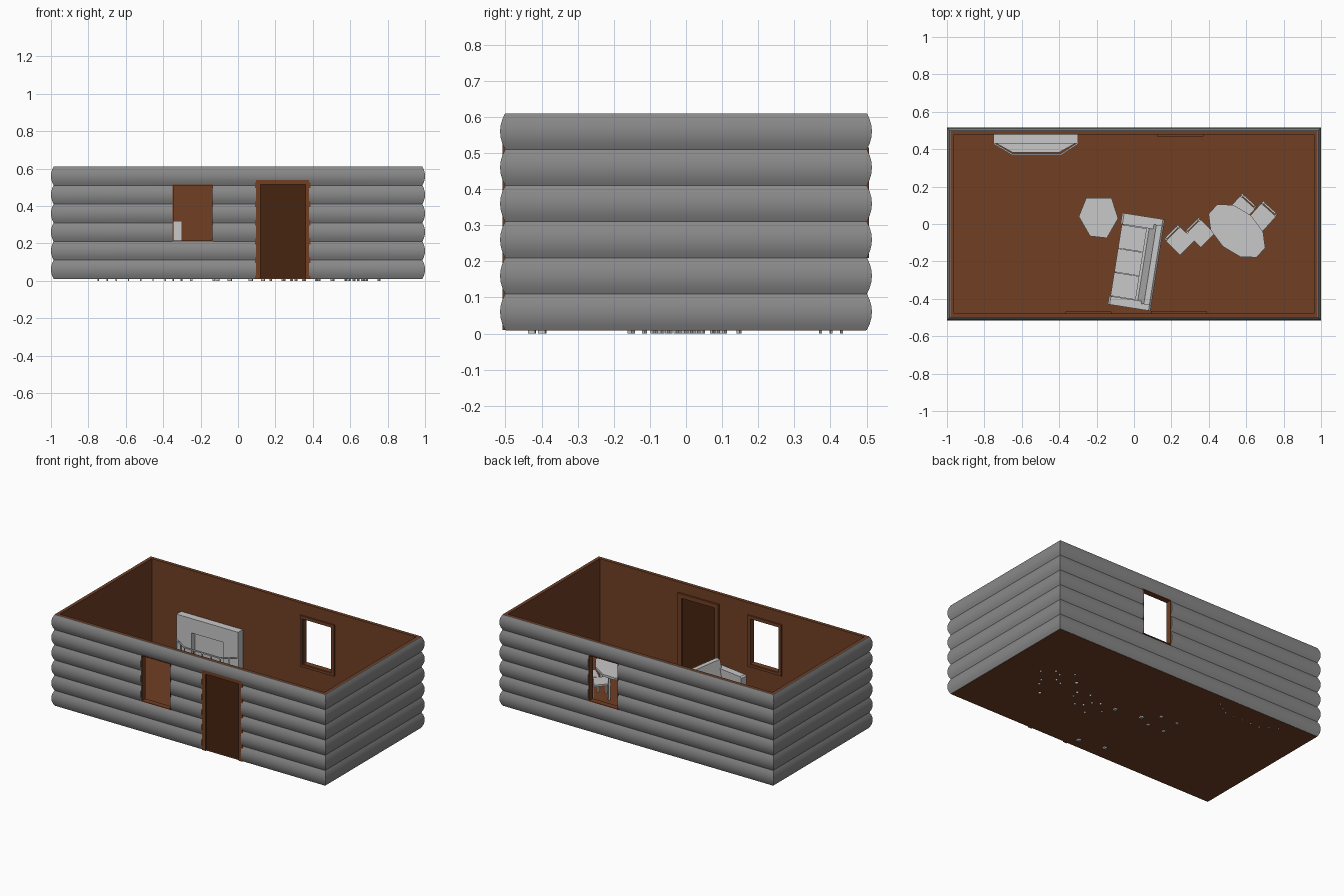
import bpy, bmesh, math
from mathutils import Matrix, Vector

if "Cube" in bpy.data.objects:
    bpy.data.objects.remove(bpy.data.objects["Cube"])


def material(name, rgb):
    m = bpy.data.materials.new(name)
    m.diffuse_color = (*rgb, 1)
    m.use_nodes = True
    m.node_tree.nodes["Principled BSDF"].inputs["Base Color"].default_value = m.diffuse_color
    return m


LOG = material("log grey", (0.25, 0.25, 0.25))
BROWN = material("wood brown", (0.165, 0.05, 0.018))
DARK = material("door dark brown", (0.062, 0.018, 0.005))
PALE = material("furniture light grey", (0.58, 0.58, 0.58))


def finish(name, bm, mat, loc=(0, 0, 0), rot=0):
    bmesh.ops.recalc_face_normals(bm, faces=bm.faces[:])
    me = bpy.data.meshes.new(name)
    bm.to_mesh(me)
    bm.free()
    ob = bpy.data.objects.new(name, me)
    ob.location = loc
    ob.rotation_euler[2] = math.radians(rot)
    bpy.context.collection.objects.link(ob)
    if mat:
        me.materials.append(mat)
    return ob


def add_box(bm, x0, x1, y0, y1, z0, z1):
    c = Matrix.Translation(((x0 + x1) / 2, (y0 + y1) / 2, (z0 + z1) / 2))
    bmesh.ops.create_cube(bm, size=1, matrix=c @ Matrix.Diagonal((x1 - x0, y1 - y0, z1 - z0, 1)))


def boxes(name, mat, items, loc=(0, 0, 0), rot=0):
    bm = bmesh.new()
    for b in items:
        add_box(bm, *b)
    return finish(name, bm, mat, loc, rot)


def prism(name, mat, pts, a, b, axis='z', loc=(0, 0, 0), rot=0):
    """Extrude a 2D outline from a to b along z (xy outline) or y (xz outline) """
    bm = bmesh.new()
    to3 = (lambda p, h: (p[0], p[1], h)) if axis == 'z' else (lambda p, h: (p[0], h, p[1]))
    lo = [bm.verts.new(to3(p, a)) for p in pts]
    hi = [bm.verts.new(to3(p, b)) for p in pts]
    bm.faces.new(lo)
    bm.faces.new(hi)
    for i in range(len(pts)):
        j = (i + 1) % len(pts)
        bm.faces.new((lo[i], lo[j], hi[j], hi[i]))
    return finish(name, bm, mat, loc, rot)


def ring_wall(name, mat, profile):
    """Closed cross-section (inset, z) swept round the rectangular plan"""
    bm = bmesh.new()
    rings = []
    for d, z in profile:
        x, y = 1 - d, 0.515 - d
        rings.append([bm.verts.new(v) for v in ((-x, -y, z), (x, -y, z), (x, y, z), (-x, y, z))])
    for i, r in enumerate(rings):
        s = rings[(i + 1) % len(rings)]
        for k in range(4):
            m = (k + 1) % 4
            bm.faces.new((r[k], r[m], s[m], s[k]))
    return finish(name, bm, mat)


def frame(name, x0, x1, z0, z1, w, y0, y1, sill=True):
    """Rectangular frame of width w just outside the opening"""
    items = [(x0 - w, x0, y0, y1, z0, z1), (x1, x1 + w, y0, y1, z0, z1),
             (x0 - w, x1 + w, y0, y1, z1, z1 + w)]
    if sill:
        items.append((x0 - w, x1 + w, y0, y1, z0 - w, z0))
    return boxes(name, BROWN, items)


# six log courses with bulging faces, brown inner lining
profile = []
for c in range(6):
    for k in range(7 if c == 5 else 6):
        t = k / 6
        profile.append((0.014 * (2 * t - 1) ** 2, 0.01 + 0.1 * (c + t)))
logs = ring_wall("log_walls", LOG, profile + [(0.018, 0.61), (0.018, 0.01)])
lining = ring_wall("inner_walls", BROWN, [(0.018, 0.01), (0.018, 0.61), (0.037, 0.61), (0.037, 0.01)])

# door and window openings
cutter = boxes("opening_cutter", None, [
    (0.095, 0.38, -0.6, -0.4, -0.05, 0.54),
    (-0.35, -0.135, -0.6, -0.4, 0.21, 0.515),
    (0.14, 0.355, 0.4, 0.6, 0.21, 0.515)])
cutter.hide_render = True
for ob in (logs, lining):
    mod = ob.modifiers.new("openings", 'BOOLEAN')
    mod.operation = 'DIFFERENCE'
    mod.solver = 'EXACT'
    mod.object = cutter
    bpy.ops.object.select_all(action='DESELECT')
    ob.select_set(True)
    bpy.context.view_layer.objects.active = ob
    bpy.ops.object.modifier_apply(modifier=mod.name)
    bpy.ops.object.shade_smooth_by_angle(angle=math.radians(30))
bpy.data.objects.remove(cutter)

# floor, door, frames
boxes("floor", BROWN, [(-0.984, 0.984, -0.499, 0.499, 0.009, 0.016)])
boxes("door", DARK, [(0.12, 0.36, -0.498, -0.476, 0.01, 0.515)])
frame("door_frame", 0.12, 0.36, 0.01, 0.515, 0.028, -0.508, -0.466, False)
for tag, x0, x1, s in (("front", -0.35, -0.135, -1), ("back", 0.14, 0.355, 1)):
    ys = sorted((0.507 * s, 0.47 * s))
    frame(tag + "_window_lining", x0 + 0.005, x1 - 0.005, 0.215, 0.51, 0.005, *ys)
    ys = sorted((0.48 * s, 0.468 * s))
    frame(tag + "_window_trim", x0, x1, 0.21, 0.515, 0.016, *ys)

# fireplace with opening, hearth and guard rail
boxes("fireplace", PALE, [
    (-0.75, -0.64, 0.43, 0.478, 0.01, 0.32), (-0.41, -0.30, 0.43, 0.478, 0.01, 0.32),
    (-0.64, -0.41, 0.43, 0.478, 0.225, 0.32), (-0.64, -0.41, 0.465, 0.478, 0.01, 0.225)])
prism("hearth", PALE, [(-0.735, 0.43), (-0.65, 0.383), (-0.40, 0.383), (-0.315, 0.43)], 0.01, 0.035)
path = [Vector(p) for p in ((-0.748, 0.43), (-0.65, 0.372), (-0.39, 0.372), (-0.302, 0.43))]
for i, n in enumerate((2, 4, 2)):
    a, b = path[i], path[i + 1]
    mid, d = (a + b) / 2, b - a
    ang, h = math.degrees(math.atan2(d.y, d.x)), d.length / 2
    items = [(-h, h, -0.004, 0.004, z, z + 0.008) for z in (0.03, 0.145)]
    for k in range(n + 1):
        x = -h + 2 * h * k / n
        items.append((x - 0.003, x + 0.003, -0.003, 0.003, 0, 0.15))
    boxes(f"hearth_guard_{i + 1}", PALE, items, (mid.x, mid.y, 0), ang)

# sofa: arms, cushions, sloped back
sofa = dict(loc=(0.012, -0.205, 0), rot=-9)
boxes("sofa_base", PALE, [(-0.10, 0.10, -0.21, 0.21, 0.025, 0.075)] + [
    (x - 0.01, x + 0.01, y - 0.01, y + 0.01, 0, 0.03) for x in (-0.09, 0.09) for y in (-0.21, 0.21)], **sofa)
boxes("sofa_cushions", PALE, [
    (-0.108, 0.028, -0.198 + 0.129 * i, -0.071 + 0.129 * i, 0.075, 0.105) for i in range(3)], **sofa)
prism("sofa_back", PALE, [(0.036, 0.06), (0.108, 0.03), (0.115, 0.20), (0.105, 0.21), (0.075, 0.21)],
      -0.215, 0.215, 'y', **sofa)
for tag, y0, y1 in (("near", -0.245, -0.2), ("far", 0.19, 0.25)):
    prism(f"sofa_{tag}_arm", PALE, [(-0.115, 0.025), (0.115, 0.025), (0.115, 0.15), (0.105, 0.158),
                                    (-0.105, 0.158), (-0.115, 0.15)], y0, y1, 'y', **sofa)

# low coffee table
outline = [(-0.255, 0.14), (-0.12, 0.14), (-0.085, 0.03), (-0.145, -0.075), (-0.235, -0.065), (-0.295, 0.04)]
prism("coffee_table_top", PALE, outline, 0.125, 0.14)
boxes("coffee_table_legs", PALE, [(x - 0.007, x + 0.007, y - 0.007, y + 0.007, 0, 0.126)
                                  for x in (-0.06, 0.06) for y in (-0.06, 0.06)], (-0.19, 0.035, 0))

# oval dining table
table = dict(loc=(0.55, -0.037, 0), rot=-42)
oval = [(0.182 * math.cos(math.tau * (k + 0.5) / 10), 0.112 * math.sin(math.tau * (k + 0.5) / 10))
        for k in range(10)]
prism("dining_table_top", PALE, oval, 0.17, 0.185, **table)
boxes("dining_table_legs", PALE, [(x - 0.007, x + 0.007, y - 0.007, y + 0.007, 0, 0.171)
                                  for x in (-0.11, 0.11) for y in (-0.055, 0.055)], **table)

# four chairs
for i, (x, y, r) in enumerate(((0.578, 0.083, -42), (0.69, 0.042, -42), (0.24, -0.085, 45), (0.35, -0.045, 45))):
    place = dict(loc=(x, y, 0), rot=r)
    boxes(f"chair_{i + 1}_seat", PALE, [(-0.053, 0.053, -0.062, 0.045, 0.11, 0.122)], **place)
    boxes(f"chair_{i + 1}_legs", PALE, [
        (a - 0.005, a + 0.005, b - 0.005, b + 0.005, 0, h) for a in (-0.045, 0.045)
        for b, h in ((-0.054, 0.111), (0.046, 0.16))], **place)
    prism(f"chair_{i + 1}_back", PALE, [(-0.053, 0.15), (0.053, 0.15), (0.053, 0.24), (0.04, 0.25),
                                        (-0.04, 0.25), (-0.053, 0.24)], 0.05, 0.06, 'y', **place)
